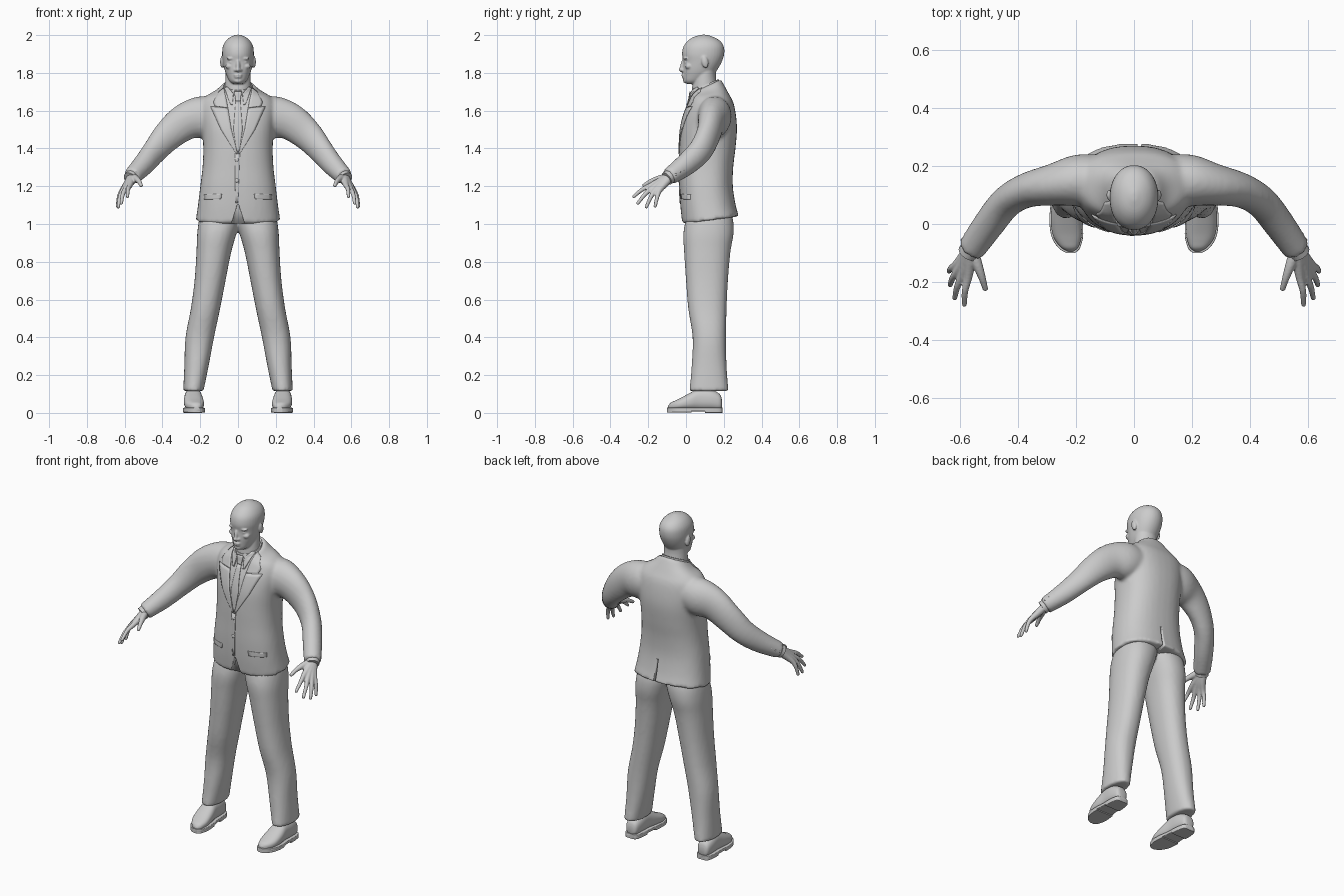
import bpy, bmesh, math
from mathutils import Vector, Matrix
from mathutils.bvhtree import BVHTree

if "Cube" in bpy.data.objects:
    bpy.data.objects.remove(bpy.data.objects["Cube"])

grey = bpy.data.materials.new("plain_grey")
grey.diffuse_color = (0.6, 0.6, 0.6, 1)
grey.use_nodes = True
grey.node_tree.nodes["Principled BSDF"].inputs["Base Color"].default_value = grey.diffuse_color


def spline(rows, n=4):
    """Catmull-Rom interpolation of rows of numbers."""
    out = []
    for i in range(len(rows) - 1):
        a, b = rows[max(i - 1, 0)], rows[i]
        c, d = rows[i + 1], rows[min(i + 2, len(rows) - 1)]
        for k in range(n):
            t = k / n
            out.append([0.5 * (2 * q + (r - p) * t + (2 * p - 5 * q + 4 * r - s) * t * t
                               + (3 * q - p - 3 * r + s) * t ** 3) for p, q, r, s in zip(a, b, c, d)])
    return out + [list(rows[-1])]


def loft(bm, rings, p=2.0, seg=36):
    """Closed skin over superellipse rings (centre, u, v)."""
    loops = []
    for c, u, v in rings:
        loop = []
        for k in range(seg):
            a = 2 * math.pi * k / seg
            ca, sa = math.cos(a), math.sin(a)
            loop.append(bm.verts.new(c + u * math.copysign(abs(ca) ** (2 / p), ca)
                                     + v * math.copysign(abs(sa) ** (2 / p), sa)))
        loops.append(loop)
    for A, B in zip(loops, loops[1:]):
        for k in range(seg):
            j = (k + 1) % seg
            bm.faces.new((A[k], A[j], B[j], B[k]))
    bm.faces.new(loops[0][::-1])
    bm.faces.new(loops[-1])


def stack(bm, rows, p=2.0, n=4):
    """Rows of z, x0, x1, y0, y1, tilt."""
    loft(bm, [(Vector(((a + b) / 2, (c + d) / 2, z)), Vector(((b - a) / 2, 0, 0)),
               Vector((0, (d - c) / 2, t))) for z, a, b, c, d, t in spline(rows, n)], p)


def tube(bm, rows, n=4, seg=24):
    """Rows of x, y, z, radius and an optional sideways radius."""
    rows = spline(rows, n)
    rings = []
    for i, r in enumerate(rows):
        t = Vector(rows[min(i + 1, len(rows) - 1)][:3]) - Vector(rows[max(i - 1, 0)][:3])
        u = t.cross(Vector((0, 0, 1))).normalized()
        rings.append((Vector(r[:3]), u * r[-1], u.cross(t).normalized() * r[3]))
    loft(bm, rings, seg=seg)


def ball(bm, c, r, rx=0):
    m = Matrix.Translation(c) @ Matrix.Rotation(rx, 4, 'X') @ Matrix.Diagonal((*r, 1))
    bmesh.ops.create_uvsphere(bm, u_segments=20, v_segments=12, radius=1, matrix=m)


def finish(name, bm, mirror=False, voxel=0, smooth=0):
    bmesh.ops.recalc_face_normals(bm, faces=bm.faces)
    me = bpy.data.meshes.new(name)
    bm.to_mesh(me)
    bm.free()
    ob = bpy.data.objects.new(name, me)
    bpy.context.collection.objects.link(ob)
    me.materials.append(grey)
    bpy.ops.object.select_all(action='DESELECT')
    ob.select_set(True)
    bpy.context.view_layer.objects.active = ob
    bpy.ops.object.shade_smooth_by_angle(angle=math.radians(40))
    if mirror:
        ob.modifiers.new("mirror", 'MIRROR').use_mirror_merge = False
    if voxel:
        m = ob.modifiers.new("blend", 'REMESH')
        m.mode, m.voxel_size, m.use_smooth_shade = 'VOXEL', voxel, True
    if smooth:
        m = ob.modifiers.new("soften", 'SMOOTH')
        m.factor, m.iterations = 0.5, smooth
    return ob


def sym(rows):
    return [(z, -w, w, a, b, t) for z, w, a, b, t in rows]


# jacket: torso with both sleeves blended in
bm = bmesh.new()
stack(bm, sym([(1.02, .224, -.02, .28, .02), (1.1, .212, -.03, .262, .005), (1.2, .2, -.035, .248, 0),
               (1.3, .188, -.035, .25, 0), (1.4, .184, -.035, .262, 0), (1.5, .19, -.03, .27, 0),
               (1.58, .198, -.012, .264, 0), (1.64, .195, .01, .25, .005), (1.677, .168, .022, .228, .01),
               (1.705, .115, .025, .205, .025), (1.73, .085, .03, .185, .035)]), 2.4)
for s in (1, -1):
    tube(bm, [(s * x, y, z, r, w) for x, y, z, r, w in [
        (.1, .15, 1.58, .09, .085), (.19, .15, 1.567, .11, .09), (.28, .135, 1.54, .098, .072),
        (.37, .116, 1.468, .083, .06), (.44, .075, 1.388, .07, .056), (.5, .0, 1.315, .06, .054),
        (.563, -.09, 1.25, .046, .048)]])
jacket = finish("jacket", bm, voxel=.011, smooth=4)

# wedge below the buttons and the rear vent, cut out of the jacket
bm = bmesh.new()
for pts, y0, y1 in (([(-.004, 1.1), (.004, 1.1), (.045, .97), (-.045, .97)], -.1, .0),
                    ([(.012, 1.17), (.018, 1.17), (.03, .98), (.012, .98)], .235, .35)):
    lo = [bm.verts.new((x, y0, z)) for x, z in pts]
    hi = [bm.verts.new((x, y1, z)) for x, z in pts]
    bm.faces.new(lo)
    bm.faces.new(hi)
    for i in range(4):
        bm.faces.new((lo[i], lo[i - 1], hi[i - 1], hi[i]))
cutter = finish("jacket_cutter", bm)
cutter.hide_render = True
cutter.hide_set(True)
cut = jacket.modifiers.new("cut", 'BOOLEAN')
cut.object, cut.operation, cut.solver = cutter, 'DIFFERENCE', 'EXACT'

# trousers
bm = bmesh.new()
leg = [(.115, .183, .29, .018, .225), (.25, .155, .284, .03, .215), (.4, .127, .278, .035, .212),
       (.55, .095, .25, .012, .215), (.7, .066, .23, .0, .222), (.85, .036, .22, -.01, .235),
       (.95, .008, .216, -.014, .252), (1.03, -.014, .204, .002, .248), (1.1, -.014, .18, .03, .22)]
for s in (1, -1):
    stack(bm, [(z, s * a, s * b, c, d, 0) for z, a, b, c, d in leg], 2.25)
finish("trousers", bm, voxel=.011, smooth=3)

# shoes: upper, sole and heel
bm = bmesh.new()
shoe = [(.19, .24, .02, .03, .07), (.178, .24, .036, .015, .1), (.13, .239, .045, .015, .125),
        (.07, .237, .046, .015, .13), (.02, .235, .052, .015, .105), (-.03, .231, .051, .015, .078),
        (-.06, .227, .042, .015, .064), (-.082, .222, .028, .015, .053), (-.094, .219, .01, .018, .038)]
loft(bm, [(Vector((x, y, (a + b) / 2)), Vector((w, 0, 0)), Vector((0, 0, (b - a) / 2)))
          for y, x, w, a, b in spline(shoe)], 2.4)
tube(bm, [(.237, .12, .09, .043), (.237, .12, .15, .045)], 1)
finish("shoe_uppers", bm, True)
bm = bmesh.new()
for y_min, z0, z1 in ((-1, .008, .028), (.085, 0, .018), (-.2, .002, .014)):
    rows = [r for r in spline(shoe) if r[0] > y_min and (y_min != -.2 or r[0] < .04)]
    loft(bm, [(Vector((x, y * 1.03 - .003, (z0 + z1) / 2)), Vector((w + .005, 0, 0)),
               Vector((0, 0, (z1 - z0) / 2))) for y, x, w, a, b in rows], 8)
finish("shoe_soles", bm, True)

# head with neck, face and ears
bm = bmesh.new()
stack(bm, sym([(1.742, .026, .002, .06, 0), (1.757, .045, -.012, .1, 0), (1.79, .062, -.015, .145, 0),
               (1.82, .072, -.016, .168, 0), (1.86, .08, -.015, .19, 0), (1.9, .084, -.021, .202, 0),
               (1.94, .08, -.013, .2, 0), (1.97, .064, .01, .18, 0), (1.99, .04, .04, .145, 0),
               (2.002, .01, .08, .11, 0)]), 2.1)
stack(bm, sym([(1.66, .075, .03, .18, 0), (1.72, .07, .032, .168, 0), (1.78, .066, .04, .158, 0),
               (1.83, .064, .05, .16, 0)]))
ball(bm, (0, -.018, 1.838), (.011, .013, .036), -.2)
ball(bm, (0, -.025, 1.817), (.013, .015, .011))
ball(bm, (0, -.014, 1.789), (.024, .011, .006))
ball(bm, (0, -.012, 1.778), (.021, .011, .007))
ball(bm, (0, -.004, 1.758), (.022, .012, .012))
for s in (1, -1):
    ball(bm, (s * .013, -.016, 1.814), (.009, .011, .008))
    ball(bm, (s * .034, .0, 1.876), (.028, .014, .008))
    ball(bm, (s * .034, .002, 1.856), (.016, .01, .007))
    ball(bm, (s * .045, .014, 1.835), (.022, .02, .016))
    ball(bm, (s * .084, .1, 1.858), (.011, .018, .033), .2)
finish("head", bm, voxel=.0045, smooth=5)

# hands: a tube for every finger, fused at the palm
bm = bmesh.new()
for knuckle, tip in (((.572, -.185, 1.205), (.585, -.277, 1.145)), ((.593, -.178, 1.19), (.618, -.255, 1.11)),
                     ((.608, -.162, 1.18), (.634, -.21, 1.09)), ((.615, -.142, 1.175), (.638, -.163, 1.095))):
    mid = [k + (t - k) * .5 + o for k, t, o in zip(knuckle, tip, (.004, 0, .008))]
    tube(bm, [(.56, -.075, 1.258, .024), (*[(a + b) / 2 for a, b in zip(knuckle, (.56, -.085, 1.25))], .02),
              (*knuckle, .0145), (*mid, .0115), (*tip, .009)], seg=14)
    ball(bm, tip, (.009, .009, .009))
tube(bm, [(.56, -.085, 1.25, .022), (.54, -.14, 1.24, .018), (.524, -.185, 1.226, .013),
          (.513, -.222, 1.205, .01)], seg=14)
ball(bm, (.513, -.222, 1.205), (.01, .01, .01))
finish("hands", bm, True, .0045, 3)

# shirt cuffs and sleeve buttons
bm = bmesh.new()
tube(bm, [(.545, -.06, 1.27, .038), (.572, -.102, 1.24, .037)], 2)
finish("shirt_cuffs", bm, True)
bm = bmesh.new()
for k in range(3):
    ball(bm, (.592 - .014 * k, -.055 + .022 * k, 1.262 + .013 * k), (.006, .006, .006))
finish("sleeve_buttons", bm, True)

# shirt collar band
bm = bmesh.new()
stack(bm, sym([(1.69, .082, .02, .182, .03), (1.72, .079, .024, .178, .03), (1.737, .075, .029, .172, .03)]))
band = finish("shirt_collar_band", bm)

# plates laid on the front of the body
dg = bpy.context.evaluated_depsgraph_get()
trees = [BVHTree.FromObject(o, dg) for o in (jacket, band)]


def front_y(x, z):
    hits = [t.ray_cast(Vector((x, -.5, z)), Vector((0, 1, 0)))[0] for t in trees]
    return min([h.y for h in hits if h] or [.06])


def plate(name, inner, outer, lift=.003, thick=.008, mirror=False):
    """Strip between two xz polylines, draped on the chest."""
    bm = bmesh.new()
    n = 6
    A, B = [[q for i in range(len(e) - 1) for q in
             [[a + (b - a) * k / n for a, b in zip(e[i], e[i + 1])] for k in range(n)]] + [e[-1]]
            for e in (inner, outer)]
    grid = []
    for a, b in zip(A, B):
        pts = [[p + (q - p) * k / 5 for p, q in zip(a, b)] for k in range(6)]
        grid.append([bm.verts.new((x, front_y(x, z) - lift, z)) for x, z in pts])
    for r, q in zip(grid, grid[1:]):
        for k in range(5):
            bm.faces.new((r[k], r[k + 1], q[k + 1], q[k]))
    ob = finish(name, bm, mirror)
    m = ob.modifiers.new("thickness", 'SOLIDIFY')
    m.thickness, m.offset = thick, 0


plate("upper_lapels", [(.076, 1.72), (.062, 1.66), (.053, 1.614)], [(.1, 1.7), (.13, 1.645), (.122, 1.624)],
      .001, .006, True)
plate("lower_lapels", [(.053, 1.613), (.035, 1.5), (.002, 1.37)], [(.145, 1.622), (.09, 1.5), (.008, 1.37)],
      .002, .006, True)
plate("shirt_collar_points", [(.055, 1.725), (.024, 1.69), (.03, 1.63)], [(.07, 1.72), (.058, 1.68), (.04, 1.635)],
      .004, .007, True)
plate("tie_knot", [(-.02, 1.7), (-.012, 1.65)], [(.02, 1.7), (.012, 1.65)], .004)
plate("tie", [(-.012, 1.65), (-.024, 1.5), (-.006, 1.38)], [(.012, 1.65), (.024, 1.5), (.006, 1.38)], .001, .005)
plate("front_edge", [(-.016, 1.375), (-.014, 1.11)], [(.01, 1.375), (.0, 1.11)], .001, .004)
plate("pocket_flaps", [(.085, 1.16), (.09, 1.132)], [(.178, 1.155), (.178, 1.13)], .001, .005, True)

# jacket buttons
bm = bmesh.new()
for z in (1.34, 1.23):
    ball(bm, (-.006, front_y(-.006, z) - .003, z), (.01, .004, .01))
finish("jacket_buttons", bm)
